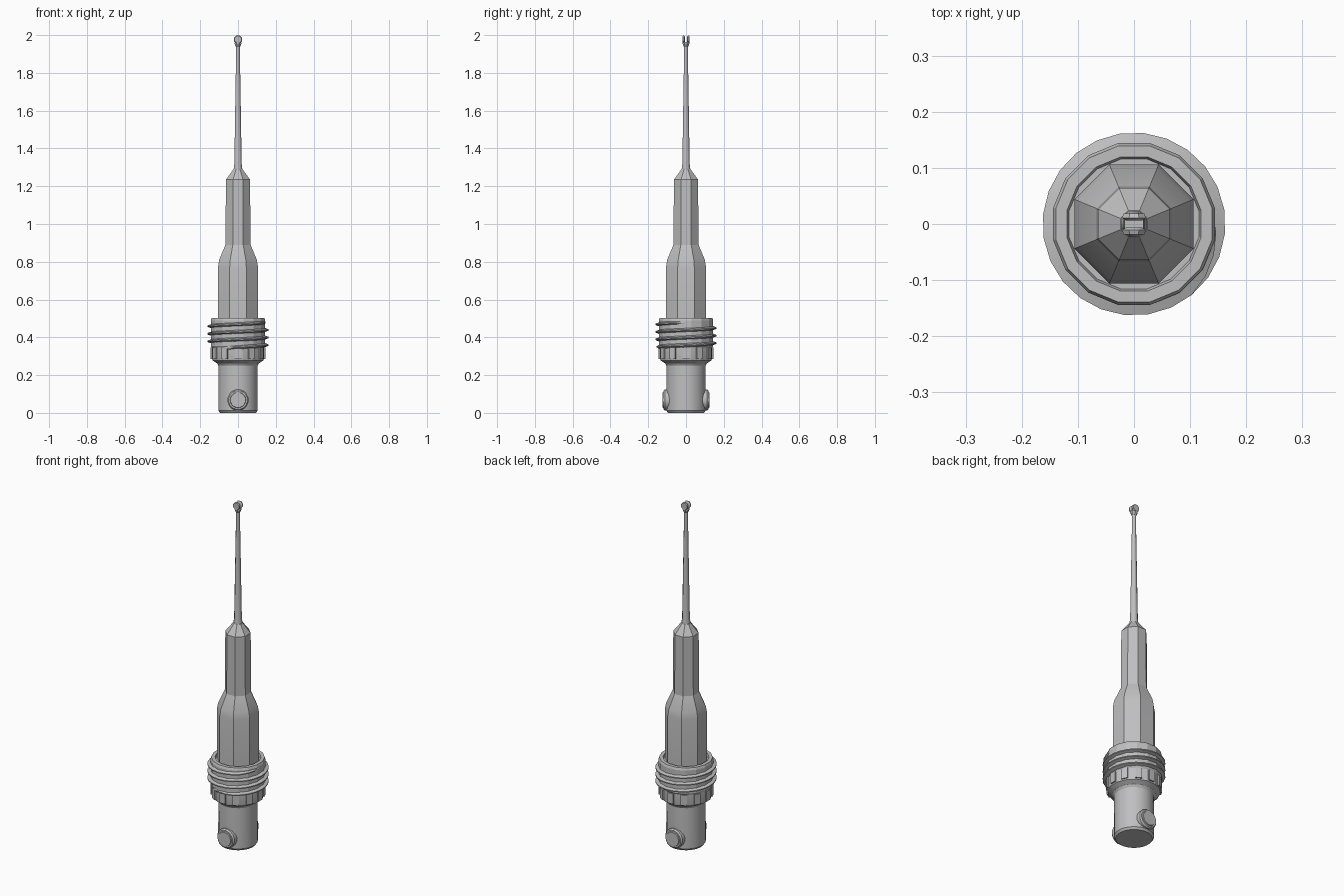
import bpy, bmesh, math
from mathutils import Matrix

cube = bpy.data.objects.get("Cube")
if cube:
    bpy.data.objects.remove(cube)

grey = bpy.data.materials.new("plain grey")
grey.use_nodes = True
COLOUR = (0.52, 0.52, 0.53, 1)
grey.diffuse_color = COLOUR
grey.node_tree.nodes["Principled BSDF"].inputs["Base Color"].default_value = COLOUR


def finish(name, bm, angle=30):
    bmesh.ops.recalc_face_normals(bm, faces=bm.faces)
    mesh = bpy.data.meshes.new(name)
    bm.to_mesh(mesh)
    bm.free()
    mesh.materials.append(grey)
    ob = bpy.data.objects.new(name, mesh)
    bpy.context.collection.objects.link(ob)
    bpy.ops.object.select_all(action='DESELECT')
    ob.select_set(True)
    bpy.context.view_layer.objects.active = ob
    bpy.ops.object.shade_smooth_by_angle(angle=math.radians(angle))
    return ob


def lathe(name, profile, sides, angle=30, matrix=Matrix()):
    """Spin (radius, height) points into a capped solid with flat sides facing the axes."""
    bm = bmesh.new()
    rings = []
    for r, z in profile:
        ring = []
        for i in range(sides):
            a = math.tau * (i + 0.5) / sides
            ring.append(bm.verts.new(matrix @ Matrix.Translation((r * math.cos(a), r * math.sin(a), z)).translation))
        rings.append(ring)
    for low, high in zip(rings, rings[1:]):
        for i in range(sides):
            j = (i + 1) % sides
            bm.faces.new((low[i], low[j], high[j], high[i]))
    bm.faces.new(rings[0][::-1])
    bm.faces.new(rings[-1])
    return finish(name, bm, angle)


# Octagonal stepped body
lathe("body", [(0.115, 0.45), (0.115, 0.77), (0.108, 0.81), (0.072, 0.89),
               (0.069, 1.235), (0.026, 1.29)], 8, 20)

# Thin tapering probe
lathe("probe", [(0.026, 1.28), (0.021, 1.32), (0.011, 1.9), (0.012, 1.955)], 8, 50)

# Round base with a rounded lower edge and a lip under the collar
lathe("base", [(0.096, 0), (0.105, 0.012), (0.105, 0.12), (0.104, 0.25),
               (0.112, 0.262), (0.112, 0.29)], 24)

# Threaded collar
lathe("collar", [(0.112, 0.262), (0.138, 0.278), (0.141, 0.29), (0.141, 0.345),
                 (0.147, 0.355), (0.147, 0.49), (0.142, 0.503), (0.122, 0.503),
                 (0.118, 0.49)], 16, 20)

# Ribs around the lower collar
bm = bmesh.new()
RIBS = 12
for i in range(RIBS):
    spot = (Matrix.Rotation(math.tau * i / RIBS, 4, 'Z') @ Matrix.Translation((0.136, 0, 0.315))
            @ Matrix.Diagonal((0.018, 0.035, 0.06, 1)))
    bmesh.ops.create_cube(bm, size=1, matrix=spot)
finish("collar_ribs", bm)

# Helical thread with a triangular section
bm = bmesh.new()
TURNS, STEPS, PITCH = 3.4, 24, 0.04
last = None
total = int(TURNS * STEPS)
for k in range(total + 1):
    a = math.tau * k / STEPS - 2.2
    z = 0.345 + PITCH * k / STEPS
    fade = min(1, k / 4, (total - k) / 4)
    crest = 0.142 + 0.021 * fade
    ring = [bm.verts.new((r * math.cos(a), r * math.sin(a), z + dz))
            for r, dz in ((0.138, -0.012), (crest, -0.003), (crest, 0.003), (0.138, 0.012))]
    if last:
        for i in range(4):
            j = (i + 1) % 4
            bm.faces.new((last[i], last[j], ring[j], ring[i]))
    else:
        bm.faces.new(ring)
    last = ring
bm.faces.new(last[::-1])
finish("collar_thread", bm, 40)

# Locking studs on the base, and the two prongs at the probe tip
for label, side in (("front", 1), ("back", -1)):
    turn = Matrix.Rotation(side * math.pi / 2, 4, 'X')
    stud = Matrix.Translation((0, 0, 0.068)) @ turn
    lathe(label + "_stud", [(0.056, 0.06), (0.056, 0.112), (0.05, 0.12), (0.042, 0.12),
                            (0.04, 0.125)], 16, 30, stud)
    tip = Matrix.Translation((0, 0, 1.977)) @ turn
    lathe(label + "_prong", [(0.015, 0.006), (0.023, 0.011), (0.02, 0.019)], 8, 30, tip)

# Fork neck joining the prongs to the probe
lathe("fork_neck", [(0.011, 1.935), (0.02, 1.955), (0.018, 1.964)], 8)
